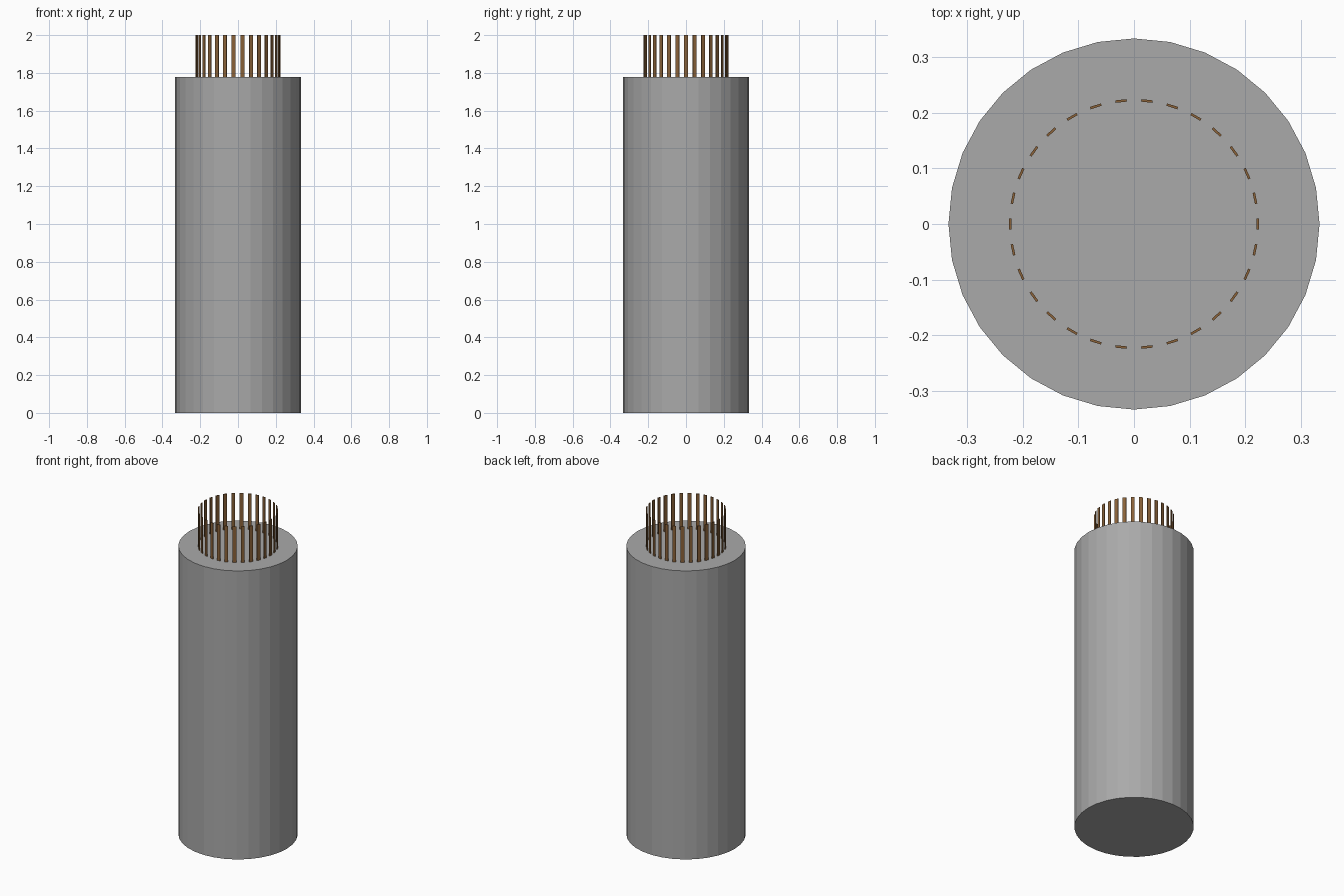
import bpy, bmesh, math
from mathutils import Matrix

if "Cube" in bpy.data.objects:
    bpy.data.objects.remove(bpy.data.objects["Cube"])

def material(name, rgb):
    m = bpy.data.materials.new(name)
    m.diffuse_color = (*rgb, 1)
    m.use_nodes = True
    m.node_tree.nodes["Principled BSDF"].inputs["Base Color"].default_value = m.diffuse_color
    return m

def add_object(name, bm, mat):
    mesh = bpy.data.meshes.new(name)
    bm.to_mesh(mesh)
    bm.free()
    mesh.materials.append(mat)
    bpy.context.collection.objects.link(bpy.data.objects.new(name, mesh))

grey = material("grey", (0.4, 0.4, 0.4))
brown = material("bronze_brown", (0.25, 0.12, 0.04))

BODY_R, BODY_H, TOP = 1 / 3, 1.778, 2.0
RING_R, COUNT = 0.2222, 30

# Solid 32-sided body, flat shaded
bm = bmesh.new()
bmesh.ops.create_cone(bm, cap_ends=True, segments=32, radius1=BODY_R, radius2=BODY_R,
                      depth=BODY_H, matrix=Matrix.Translation((0, 0, BODY_H / 2)))
add_object("cylinder_body", bm, grey)

# Ring of thin upright bristles
bm = bmesh.new()
height = TOP - BODY_H
for i in range(COUNT):
    m = (Matrix.Rotation(i * math.tau / COUNT, 4, 'Z')
         @ Matrix.Translation((RING_R, 0, BODY_H + height / 2))
         @ Matrix.Diagonal((0.0044, 0.0205, height, 1)))
    bmesh.ops.create_cube(bm, size=1, matrix=m)
add_object("bristle_ring", bm, brown)
